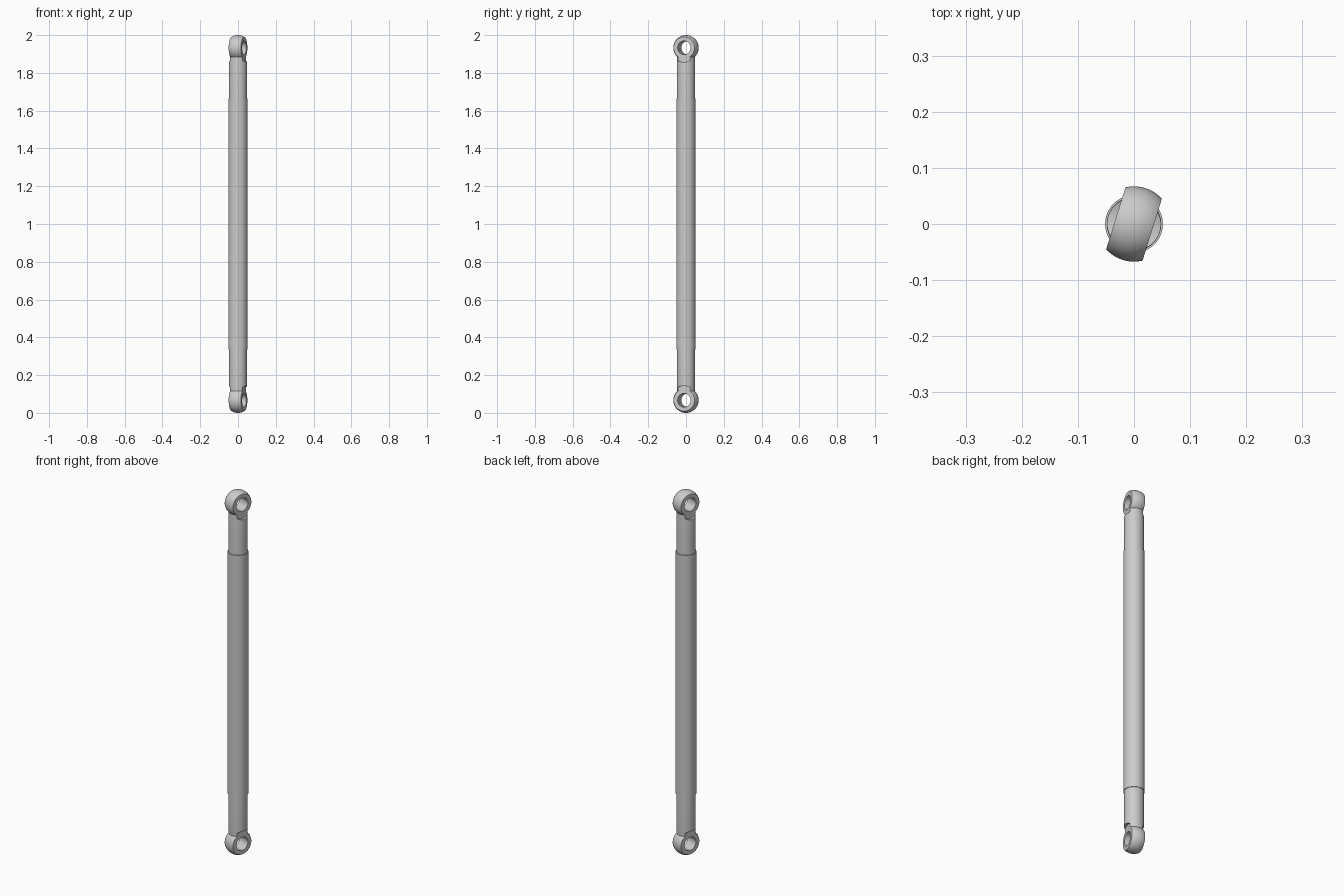
import bpy, bmesh, math
from mathutils import Matrix, Vector

cube = bpy.data.objects.get("Cube")
if cube:
    bpy.data.objects.remove(cube, do_unlink=True)

SEG = 64
EYE_R, EYE_HALF, HOLE_R = 0.067, 0.034, 0.036
EYE_LOW, EYE_HIGH = EYE_R, 2 - EYE_R
TURN = Matrix.Rotation(math.radians(-17.3), 4, 'Z') @ Matrix.Rotation(math.pi / 2, 4, 'Y')

metal = bpy.data.materials.new("grey metal")
metal.use_nodes = True
grey = (0.6, 0.6, 0.6, 1)
metal.diffuse_color = grey
metal.node_tree.nodes["Principled BSDF"].inputs["Base Color"].default_value = grey


def lathe(name, profile, matrix=Matrix(), closed=False):
    """Spin (radius, height) points round the local z axis."""
    bm = bmesh.new()
    rings = []
    for r, h in profile:
        rings.append([bm.verts.new((r * math.cos(a), r * math.sin(a), h))
                      for a in (2 * math.pi * i / SEG for i in range(SEG))])
    pairs = list(zip(rings, rings[1:]))
    if closed:
        pairs.append((rings[-1], rings[0]))
    else:
        bm.faces.new(rings[0])
        bm.faces.new(rings[-1])
    for a, b in pairs:
        for i in range(SEG):
            j = (i + 1) % SEG
            bm.faces.new((a[i], a[j], b[j], b[i]))
    bmesh.ops.recalc_face_normals(bm, faces=bm.faces)
    bm.transform(matrix)
    mesh = bpy.data.meshes.new(name)
    bm.to_mesh(mesh)
    bm.free()
    mesh.materials.append(metal)
    obj = bpy.data.objects.new(name, mesh)
    bpy.context.collection.objects.link(obj)
    return obj


def smooth(obj):
    bpy.ops.object.select_all(action='DESELECT')
    obj.select_set(True)
    bpy.context.view_layer.objects.active = obj
    bpy.ops.object.shade_smooth_by_angle(angle=math.radians(25))


# Rod: thicker middle sleeve, thinner ends with a slight taper
half = [(0.046, 0.107), (0.0485, 0.15), (0.0485, 0.335), (0.0515, 0.335)]
rod = lathe("rod", half + [(r, 2 - z) for r, z in reversed(half)])

# Eyes: ball slices with a cross hole, and round clearance cuts beside them
cutters = []
limit = math.asin(EYE_HALF / EYE_R)
arc = [(EYE_R * math.cos(t), EYE_R * math.sin(t))
       for t in (limit * (i / 8 - 1) for i in range(17))]
for label, z in (("lower", EYE_LOW), ("upper", EYE_HIGH)):
    place = Matrix.Translation(Vector((0, 0, z))) @ TURN
    ring = arc + [(HOLE_R, EYE_HALF), (HOLE_R, -EYE_HALF)]
    smooth(lathe(label + "_eye", ring, place, closed=True))
    for side in (-1, 1):
        cut = lathe(label + "_clearance_cutter",
                    [(0.076, side * EYE_HALF), (0.076, side * 0.1)], place)
        cutters.append(cut)

for cut in cutters:
    mod = rod.modifiers.new("clearance", 'BOOLEAN')
    mod.operation = 'DIFFERENCE'
    mod.solver = 'EXACT'
    mod.object = cut

# Apply the cuts, then drop the cutters
bpy.context.view_layer.update()
cut_mesh = bpy.data.meshes.new_from_object(
    rod.evaluated_get(bpy.context.evaluated_depsgraph_get()))
rod.modifiers.clear()
rod.data = cut_mesh
for cut in cutters:
    bpy.data.objects.remove(cut, do_unlink=True)
smooth(rod)
